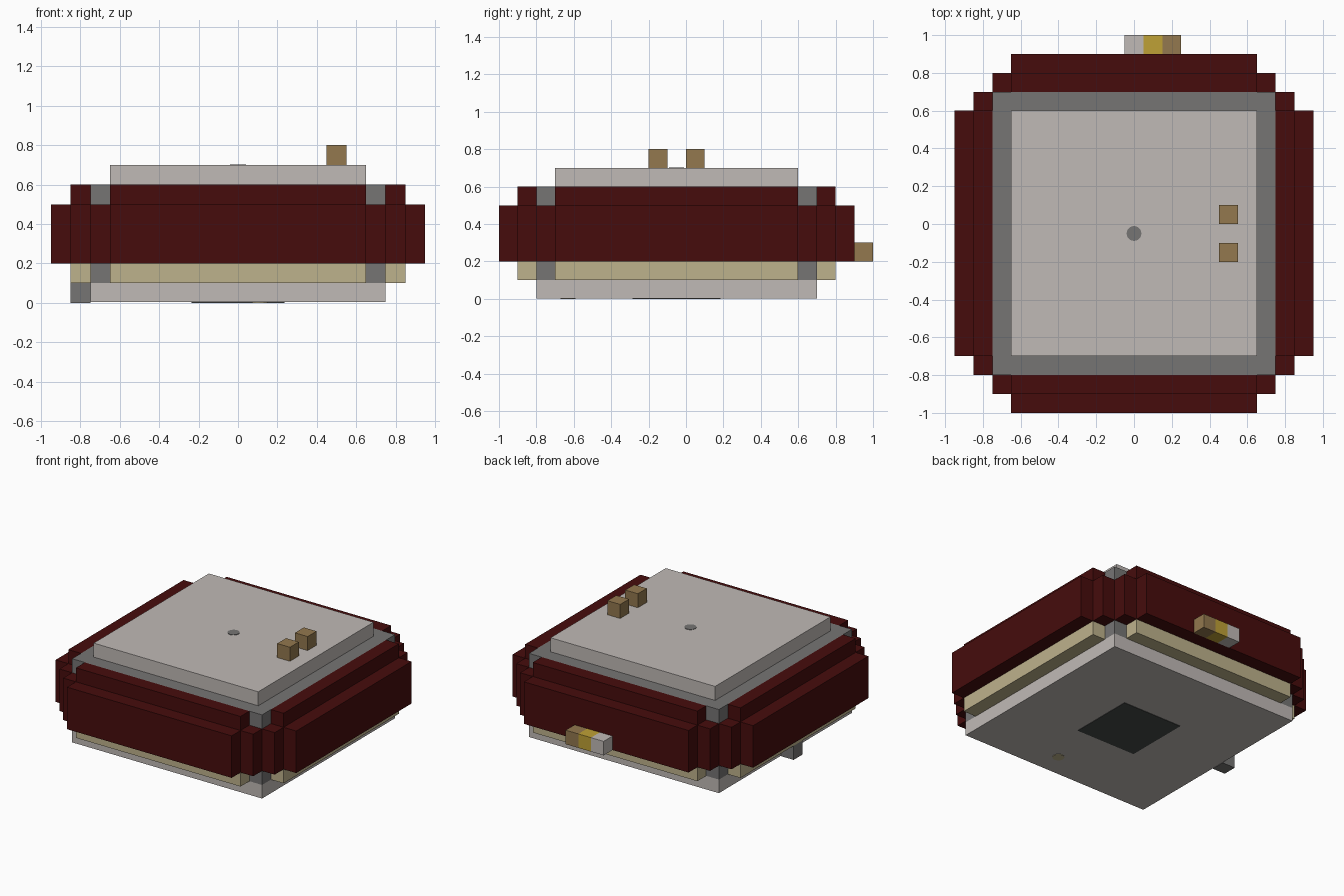
import bpy, bmesh

cube = bpy.data.objects.get("Cube")
if cube:
    bpy.data.objects.remove(cube, do_unlink=True)

CY = -0.05  # the case centre sits slightly forward because of the rear buttons


def material(name, rgb):
    linear = [((c / 255 + 0.055) / 1.055) ** 2.4 for c in rgb] + [1]
    mat = bpy.data.materials.new(name)
    mat.use_nodes = True
    mat.diffuse_color = linear
    mat.node_tree.nodes["Principled BSDF"].inputs["Base Color"].default_value = linear
    return mat


LIGHT = material("light grey", (192, 186, 182))
GREY = material("mid grey", (118, 117, 116))
RED = material("dark red", (70, 12, 12))
TAN = material("tan", (190, 178, 140))
BROWN = material("brown", (147, 120, 78))
GOLD = material("gold", (191, 161, 54))
CHARCOAL = material("charcoal", (70, 74, 72))


def prism(name, outline, z0, z1, mat):
    """Extrude a flat outline from z0 up to z1."""
    bm = bmesh.new()
    face = bm.faces.new([bm.verts.new((x, y, z0)) for x, y in outline])
    top = bmesh.ops.extrude_face_region(bm, geom=[face])["geom"]
    verts = [v for v in top if isinstance(v, bmesh.types.BMVert)]
    bmesh.ops.translate(bm, verts=verts, vec=(0, 0, z1 - z0))
    bmesh.ops.recalc_face_normals(bm, faces=bm.faces)
    mesh = bpy.data.meshes.new(name)
    bm.to_mesh(mesh)
    bm.free()
    mesh.materials.append(mat)
    obj = bpy.data.objects.new(name, mesh)
    bpy.context.collection.objects.link(obj)
    return obj


def box(name, x0, x1, y0, y1, z0, z1, mat):
    return prism(name, [(x0, y0), (x1, y0), (x1, y1), (x0, y1)], z0, z1, mat)


def slab(name, half, z0, z1, mat):
    """Square slab centred on the case."""
    return box(name, -half, half, CY - half, CY + half, z0, z1, mat)


def side_strips(name, z0, z1, mat):
    """Four strips around the core, leaving its corners open."""
    inner, outer, end = 0.75, 0.85, 0.65
    for label, s in (("left", 1), ("right", -1)):
        a, b = sorted((s * inner, s * outer))
        box(f"{label}_{name}", a, b, CY - end, CY + end, z0, z1, mat)
    for label, s in (("back", 1), ("front", -1)):
        a, b = sorted((s * inner, s * outer))
        box(f"{label}_{name}", -end, end, CY + a, CY + b, z0, z1, mat)


def dot(name, x, y, z, mat):
    bpy.ops.mesh.primitive_cylinder_add(vertices=12, radius=0.04, depth=0.006,
                                        location=(x, y, z))
    obj = bpy.context.object
    obj.name = name
    obj.data.materials.append(mat)


# Stacked case: base, grey core, upper rim and raised lid
slab("base_plate", 0.75, 0.003, 0.1, LIGHT)
slab("lower_core", 0.75, 0.1, 0.2, GREY)
slab("upper_core", 0.75, 0.5, 0.6, GREY)
slab("lid", 0.65, 0.6, 0.7, LIGHT)

# Wide band with stepped corners, mirrored from one quarter
quarter = [(0.95, 0.65), (0.85, 0.65), (0.85, 0.75), (0.75, 0.75),
           (0.75, 0.85), (0.65, 0.85), (0.65, 0.95)]
half = quarter + [(-x, y) for x, y in reversed(quarter)]
outline = [(x, y + CY) for x, y in half] + [(x, CY - y) for x, y in reversed(half)]
prism("stepped_band", outline, 0.2, 0.5, RED)

# Strips above and below the band
side_strips("lower_strip", 0.1, 0.2, TAN)
side_strips("upper_strip", 0.5, 0.6, RED)

# Two posts on the lid
for i, y in enumerate((-0.2, 0.0)):
    box(f"lid_post_{i + 1}", 0.45, 0.55, y, y + 0.1, 0.7, 0.8, BROWN)

# Row of buttons on the back
for i, (name, mat) in enumerate((("grey", LIGHT), ("gold", GOLD), ("brown", BROWN))):
    x = -0.05 + 0.1 * i
    box(f"{name}_back_button", x, x + 0.1, 0.9, 1.0, 0.2, 0.3, mat)

# Small knob on the right side of the base
box("side_knob", -0.85, -0.75, -0.1, 0.0, 0.0, 0.1, GREY)

# Thin markings on the lid and underside
dot("lid_dot", 0, CY, 0.7, GREY)
slab("underside_panel", 0.235, 0.0, 0.008, CHARCOAL)
dot("underside_dot", 0.11, -0.63, 0.003, TAN)
